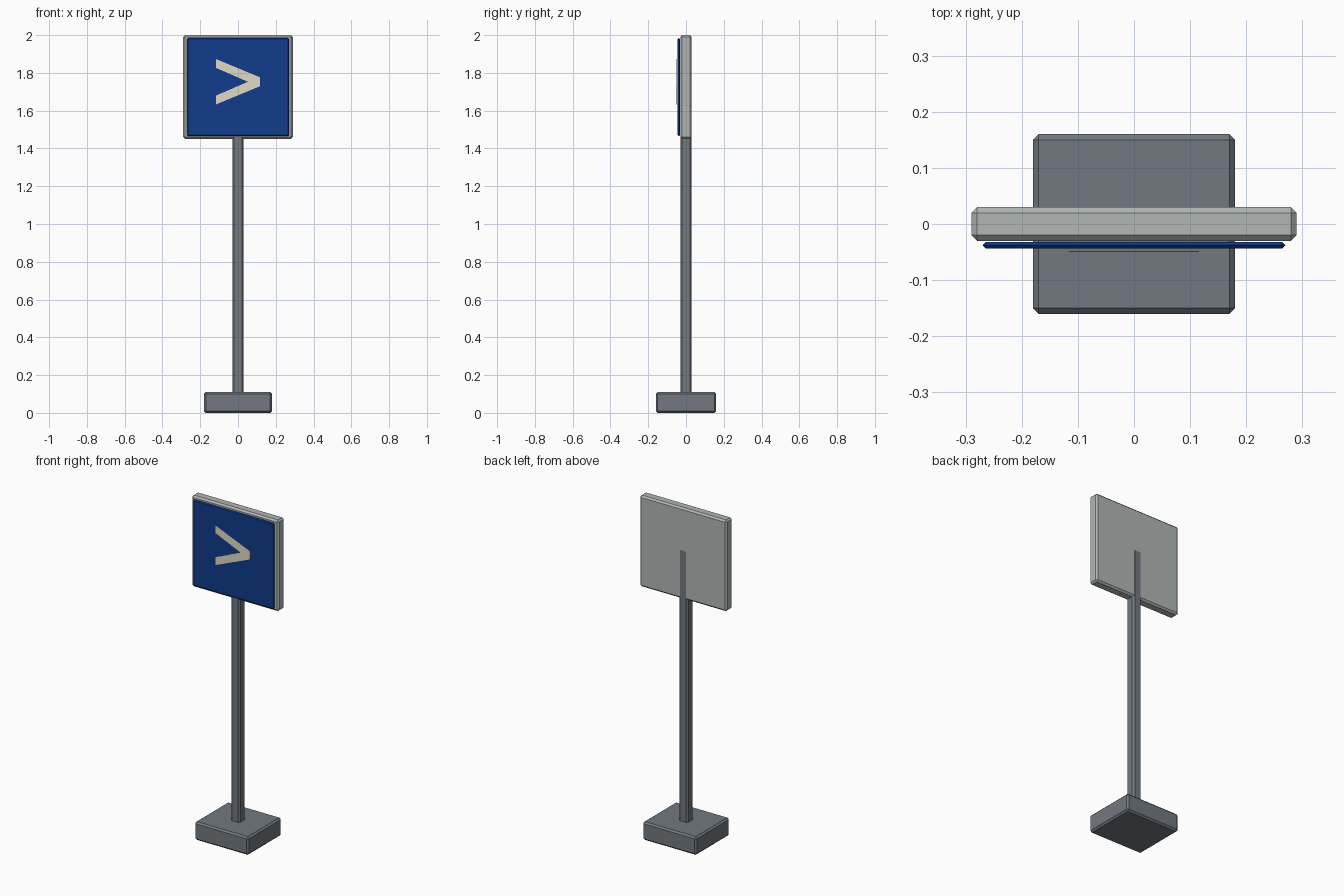
import bpy, bmesh

if "Cube" in bpy.data.objects:
    bpy.data.objects.remove(bpy.data.objects["Cube"])


def material(name, rgb):
    m = bpy.data.materials.new(name)
    m.diffuse_color = (*rgb, 1.0)
    m.use_nodes = True
    m.node_tree.nodes["Principled BSDF"].inputs["Base Color"].default_value = m.diffuse_color
    return m


STEEL = material("steel_grey", (0.165, 0.19, 0.215))
FRAME = material("light_grey", (0.44, 0.475, 0.46))
BLUE = material("sign_blue", (0.005, 0.045, 0.26))
CREAM = material("cream", (0.75, 0.70, 0.57))


def finish(bm, name, mat):
    bmesh.ops.recalc_face_normals(bm, faces=bm.faces)
    me = bpy.data.meshes.new(name)
    bm.to_mesh(me)
    bm.free()
    me.materials.append(mat)
    ob = bpy.data.objects.new(name, me)
    bpy.context.collection.objects.link(ob)
    return ob


def chamfered_box(name, lo, hi, bevel, mat):
    """Box between two corners with a single flat chamfer on every edge."""
    bm = bmesh.new()
    bmesh.ops.create_cube(bm, size=1.0)
    for v in bm.verts:
        for i in range(3):
            v.co[i] = hi[i] if v.co[i] > 0 else lo[i]
    bmesh.ops.bevel(bm, geom=bm.edges[:], offset=bevel, segments=1,
                    affect='EDGES', profile=0.5)
    return finish(bm, name, mat)


# Foot and post; the post runs up into the panel, just proud of its back
chamfered_box("base", (-0.18, -0.16, 0.0), (0.18, 0.16, 0.11), 0.01, STEEL)
chamfered_box("post", (-0.03, -0.0303, 0.10), (0.03, 0.0303, 1.75), 0.01, STEEL)

# Sign panel and blue face plate
chamfered_box("sign_panel", (-0.29, -0.03, 1.45), (0.29, 0.03, 2.0), 0.01, FRAME)
chamfered_box("sign_face", (-0.27, -0.044, 1.465), (0.27, -0.032, 1.985), 0.0058, BLUE)

# Arrow marking: thin chevron plate in front of the face
half = [(-0.116, 0.120), (0.116, 0.024)]
inner = [(-0.116, 0.073), (0.052, 0.0)]
outline = half + [(x, -z) for x, z in reversed(half)] \
    + [(inner[0][0], -inner[0][1]), inner[1], inner[0]]
bm = bmesh.new()
face = bm.faces.new([bm.verts.new((x, -0.0495, 1.753 + z)) for x, z in outline])
ext = bmesh.ops.extrude_face_region(bm, geom=[face])
for v in ext["geom"]:
    if isinstance(v, bmesh.types.BMVert):
        v.co.y += 0.001
if not face.is_valid or len([f for f in bm.faces if len(f.verts) == 7]) < 2:
    bm.faces.new([v for v in bm.verts if v.co.y < -0.049])
finish(bm, "direction_arrow", CREAM)
